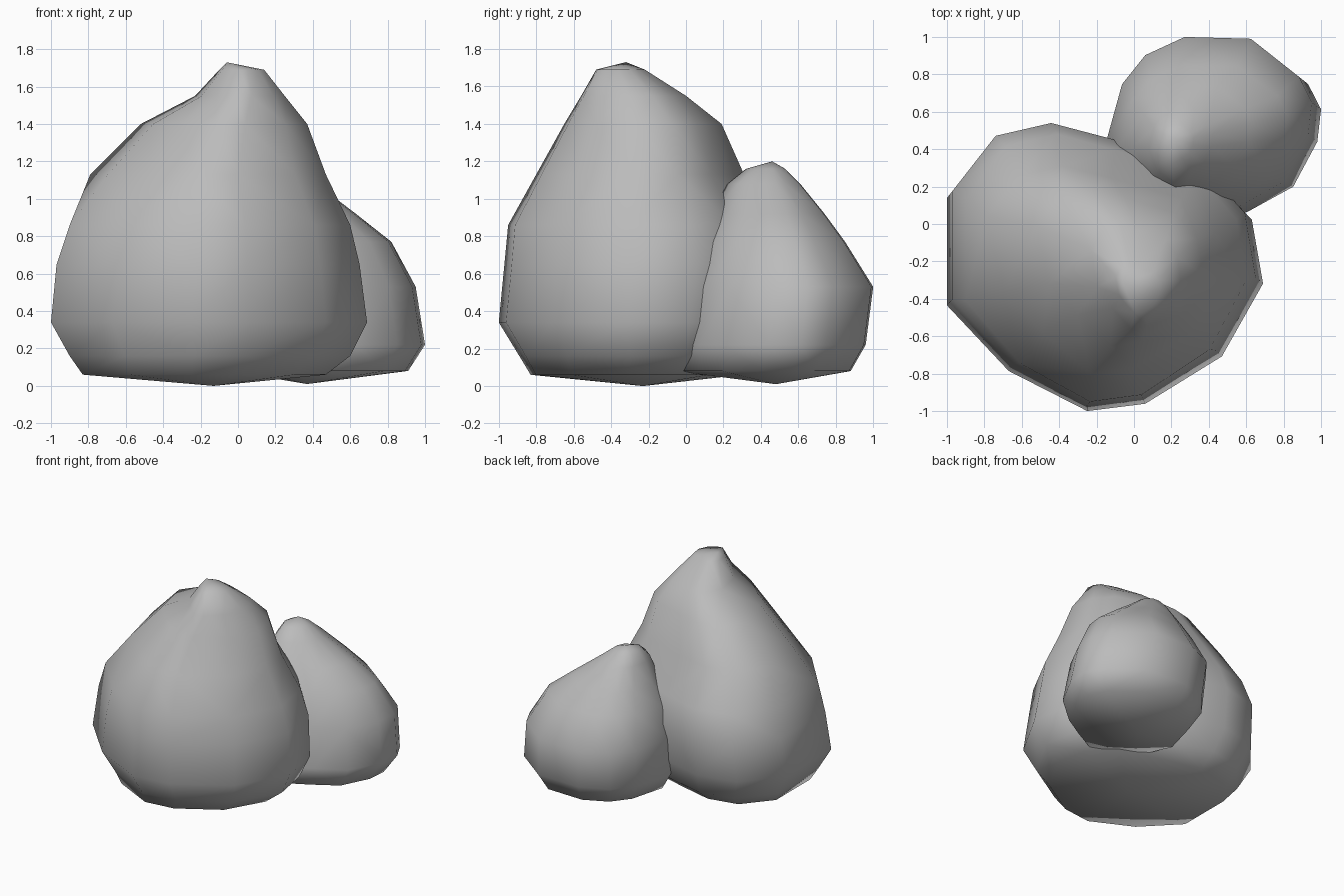
import bpy
import bmesh
from mathutils import Vector

cube = bpy.data.objects.get("Cube")
if cube:
    bpy.data.objects.remove(cube, do_unlink=True)

# Stone colour
stone = bpy.data.materials.new("stone grey")
stone.use_nodes = True
colour = (0.5, 0.5, 0.5, 1)
stone.diffuse_color = colour
shader = next(n for n in stone.node_tree.nodes if n.type == "BSDF_PRINCIPLED")
shader.inputs["Base Color"].default_value = colour
shader.inputs["Roughness"].default_value = 0.9


def normalise(outline):
    """Rescale an outline so that it spans -1 to 1 on both axes."""
    spans = []
    for axis in (0, 1):
        values = [point[axis] for point in outline]
        spans.append((min(values), max(values)))
    return [tuple((2 * p[a] - sum(spans[a])) / (spans[a][1] - spans[a][0])
                  for a in (0, 1)) for p in outline]


def make_rock(name, outline, rings, bottom, top, hollow=(), hollow_above=9, pull=1):
    """Stack scaled copies of the outline and close them with two end points.

    Each ring is (height, left, right, front, back). Outline points listed in
    hollow are pulled inward on the rings above the given height.
    """
    bm = bmesh.new()
    shape = normalise(outline)
    loops = []
    for z, x0, x1, y0, y1 in rings:
        middle = Vector(((x0 + x1) / 2, (y0 + y1) / 2, z))
        loop = []
        for i, (u, v) in enumerate(shape):
            offset = Vector((u * (x1 - x0) / 2, v * (y1 - y0) / 2, 0))
            if i in hollow and z > hollow_above:
                offset *= pull
            loop.append(bm.verts.new(middle + offset))
        loops.append(loop)

    count = len(shape)
    low, high = bm.verts.new(bottom), bm.verts.new(top)
    for i in range(count):
        j = (i + 1) % count
        for a, b in zip(loops, loops[1:]):
            bm.faces.new((a[i], a[j], b[j], b[i]))
        bm.faces.new((low, loops[0][j], loops[0][i]))
        bm.faces.new((high, loops[-1][i], loops[-1][j]))
    bmesh.ops.triangulate(bm, faces=bm.faces[:])
    bmesh.ops.recalc_face_normals(bm, faces=bm.faces[:])
    for face in bm.faces:
        face.smooth = True

    mesh = bpy.data.meshes.new(name)
    bm.to_mesh(mesh)
    bm.free()
    mesh.materials.append(stone)
    rock = bpy.data.objects.new(name, mesh)
    bpy.context.collection.objects.link(rock)
    return rock


# Tall boulder with a shoulder on its right-hand side
make_rock(
    "large_rock",
    outline=[(-1, .17), (-.76, .47), (-.45, .54), (-.1, .45), (.4, .3), (.63, .05),
             (.69, -.3), (.47, -.7), (.06, -.96), (-.25, -1), (-.67, -.78), (-1, -.42)],
    rings=[(.06, -.83, .47, -.83, .3),
           (.16, -.9, .6, -.89, .42),
           (.34, -1, .69, -1, .5),
           (.65, -.97, .65, -.97, .54),
           (.86, -.9, .6, -.95, .48),
           (1.13, -.79, .47, -.8, .31),
           (1.4, -.52, .37, -.65, .19),
           (1.55, -.23, .25, -.56, 0),
           (1.69, -.1, .14, -.48, -.22)],
    bottom=(-.13, -.23, 0), top=(-.06, -.32, 1.73),
    hollow=(10, 11), hollow_above=1, pull=.85)

# Smaller boulder leaning against the back
make_rock(
    "small_rock",
    outline=[(-.15, .42), (-.06, .74), (.07, .9), (.29, 1), (.66, .99), (.93, .78),
             (1, .64), (.98, .46), (.85, .21), (.62, .08), (.3, -.08), (0, .1)],
    rings=[(.08, -.05, .91, -.06, .88),
           (.22, -.14, 1, -.08, .96),
           (.53, -.15, .95, -.05, 1),
           (.77, -.08, .82, .05, .85),
           (.92, 0, .63, .14, .74),
           (1.08, .08, .42, .22, .61),
           (1.16, .13, .32, .32, .53)],
    bottom=(.37, .48, .01), top=(.22, .46, 1.2))
